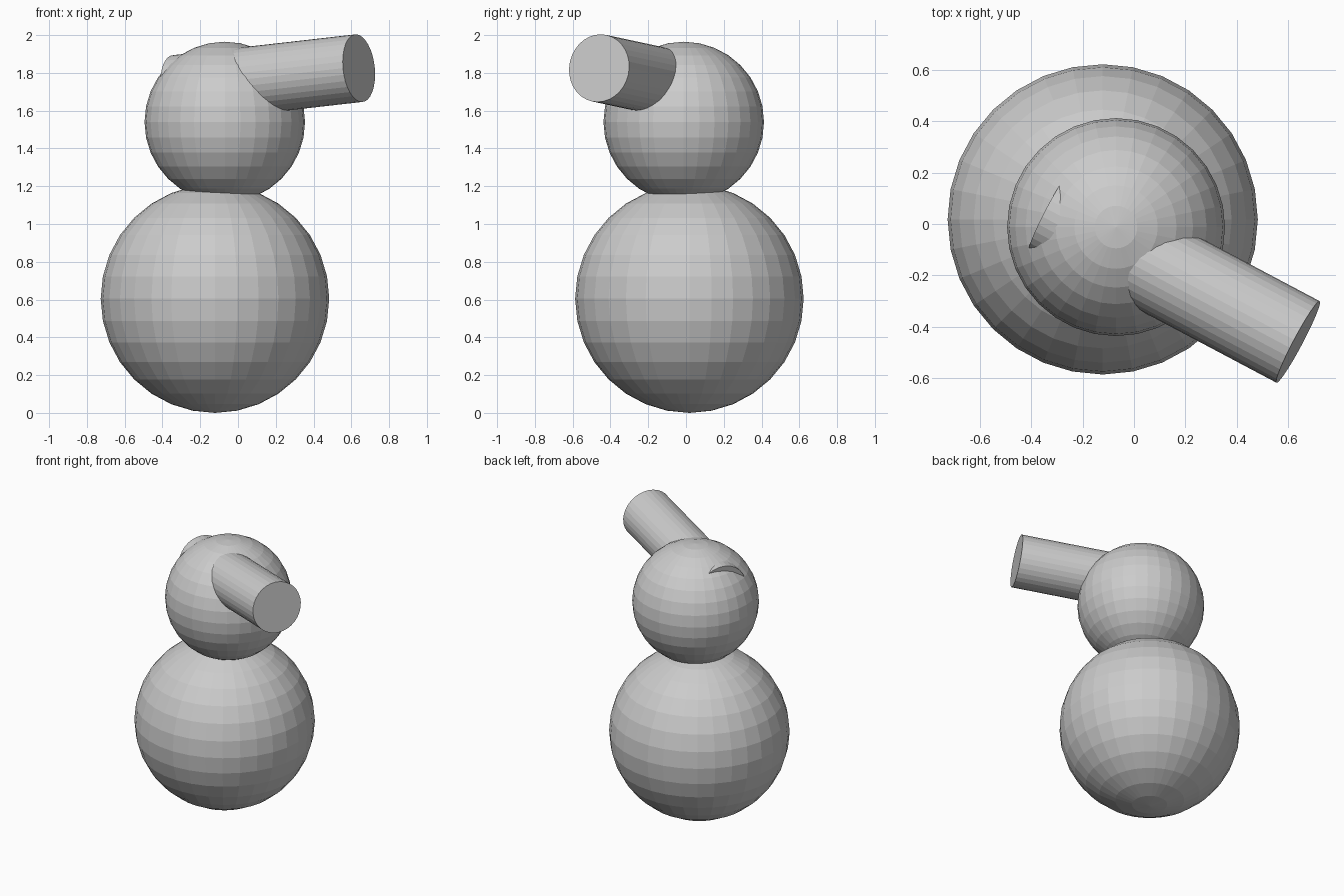
import bpy
from mathutils import Vector

cube = bpy.data.objects.get("Cube")
if cube:
    bpy.data.objects.remove(cube, do_unlink=True)

# Single plain grey for every part
grey = bpy.data.materials.new("plain_grey")
grey.use_nodes = True
colour = (0.6, 0.6, 0.6, 1)
grey.diffuse_color = colour
grey.node_tree.nodes["Principled BSDF"].inputs["Base Color"].default_value = colour


def finish(name):
    obj = bpy.context.object
    obj.name = name
    obj.data.materials.append(grey)
    return obj


def ball(name, centre, radius):
    bpy.ops.mesh.primitive_uv_sphere_add(
        segments=32, ring_count=16, radius=radius, location=centre)
    return finish(name)


def rod(name, start, end, radius):
    start, end = Vector(start), Vector(end)
    axis = end - start
    bpy.ops.mesh.primitive_cylinder_add(
        vertices=32, radius=radius, depth=axis.length, location=(start + end) / 2)
    obj = finish(name)
    obj.rotation_euler = axis.to_track_quat("Z", "Y").to_euler()
    return obj


# Body and head
ball("body", (-0.122, 0.018, 0.605), 0.605)
ball("head", (-0.07, -0.012, 1.54), 0.425)

# Long nose, running right through the head and out at the back
rod("nose", (-0.326, 0.052, 1.715), (0.64, -0.46, 1.825), 0.18)
